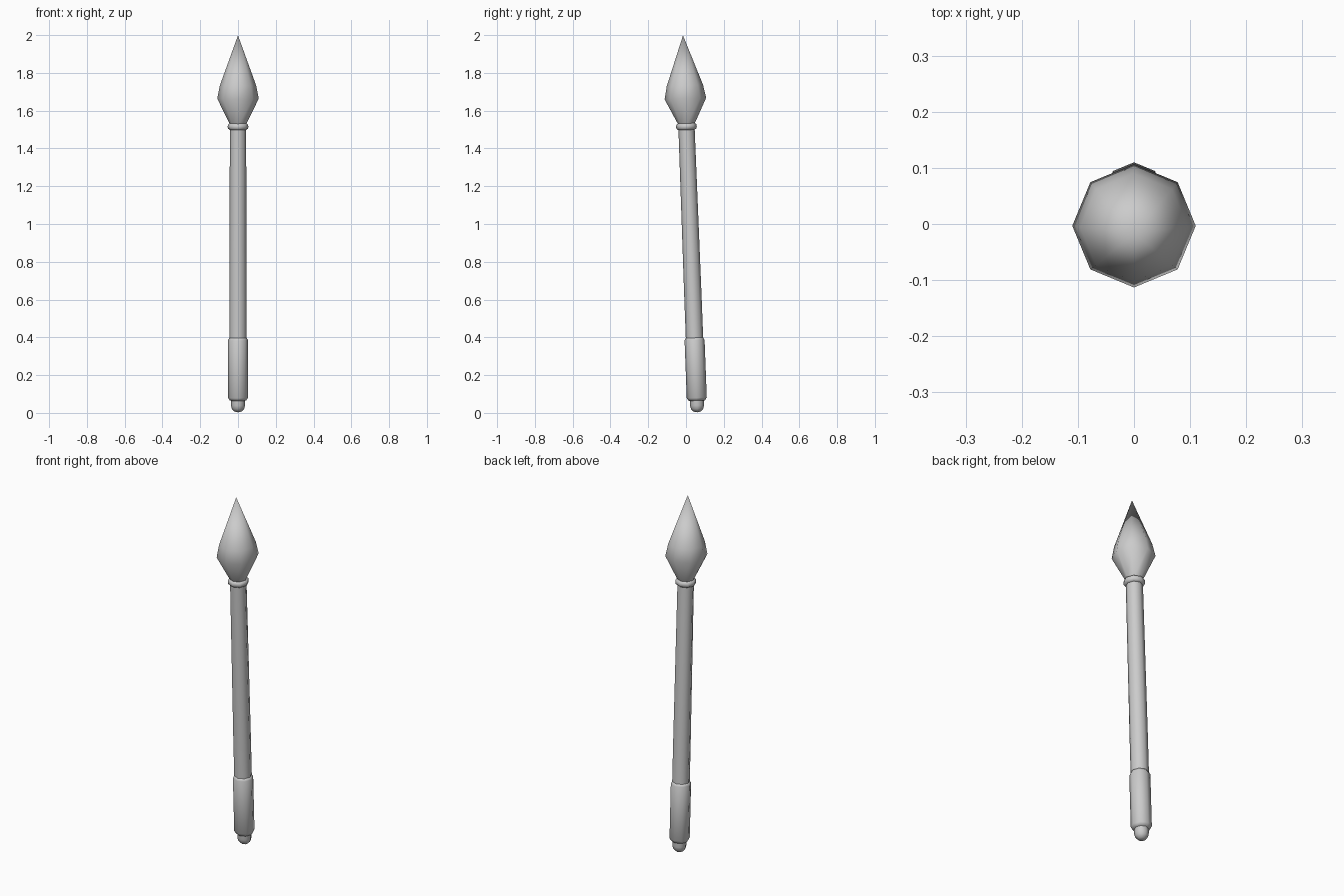
import bpy, bmesh, math
from mathutils import Matrix

if "Cube" in bpy.data.objects:
    bpy.data.objects.remove(bpy.data.objects["Cube"])

SIDES = 8
# Every part shares one slightly leaning axis
LEAN = Matrix.Translation((0, 0.06, 0)) @ Matrix.Rotation(math.atan(0.038), 4, 'X')


def turned(name, profile):
    """Turn a (radius, height) profile into an eight-sided closed part."""
    bm = bmesh.new()
    rings = []
    for r, z in profile:
        if r == 0:
            rings.append([bm.verts.new((0, 0, z))])
        else:
            rings.append([bm.verts.new((r * math.cos(i * math.tau / SIDES),
                                        r * math.sin(i * math.tau / SIDES), z))
                          for i in range(SIDES)])
    for a, b in zip(rings, rings[1:]):
        for i in range(SIDES):
            j = (i + 1) % SIDES
            if len(a) == 1:
                bm.faces.new((a[0], b[j], b[i]))
            elif len(b) == 1:
                bm.faces.new((a[i], a[j], b[0]))
            else:
                bm.faces.new((a[i], a[j], b[j], b[i]))
    if len(rings[0]) > 1:
        bm.faces.new(rings[0][::-1])
    if len(rings[-1]) > 1:
        bm.faces.new(rings[-1])
    bm.transform(LEAN)
    mesh = bpy.data.meshes.new(name)
    bm.to_mesh(mesh)
    bm.free()
    obj = bpy.data.objects.new(name, mesh)
    bpy.context.collection.objects.link(obj)
    bpy.ops.object.select_all(action='DESELECT')
    obj.select_set(True)
    bpy.context.view_layer.objects.active = obj
    bpy.ops.object.shade_smooth_by_angle(angle=math.radians(65))
    return obj


# Rounded end knob
turned("end_knob", [(0, 0.003), (0.02, 0.008), (0.033, 0.022),
                    (0.037, 0.04), (0.037, 0.075)])

# Thicker grip with bevelled rims
turned("grip", [(0.043, 0.065), (0.053, 0.08), (0.053, 0.385), (0.046, 0.398)])

# Long shaft, tapering slightly upward
turned("shaft", [(0.046, 0.38), (0.046, 0.60), (0.043, 1.51)])

# Rounded collar under the head
turned("collar", [(0.043, 1.499), (0.053, 1.506), (0.055, 1.517),
                  (0.053, 1.528), (0.043, 1.535)])

# Pointed head
turned("spear_head", [(0.041, 1.525), (0.11, 1.665), (0.096, 1.735), (0, 2.0)])
